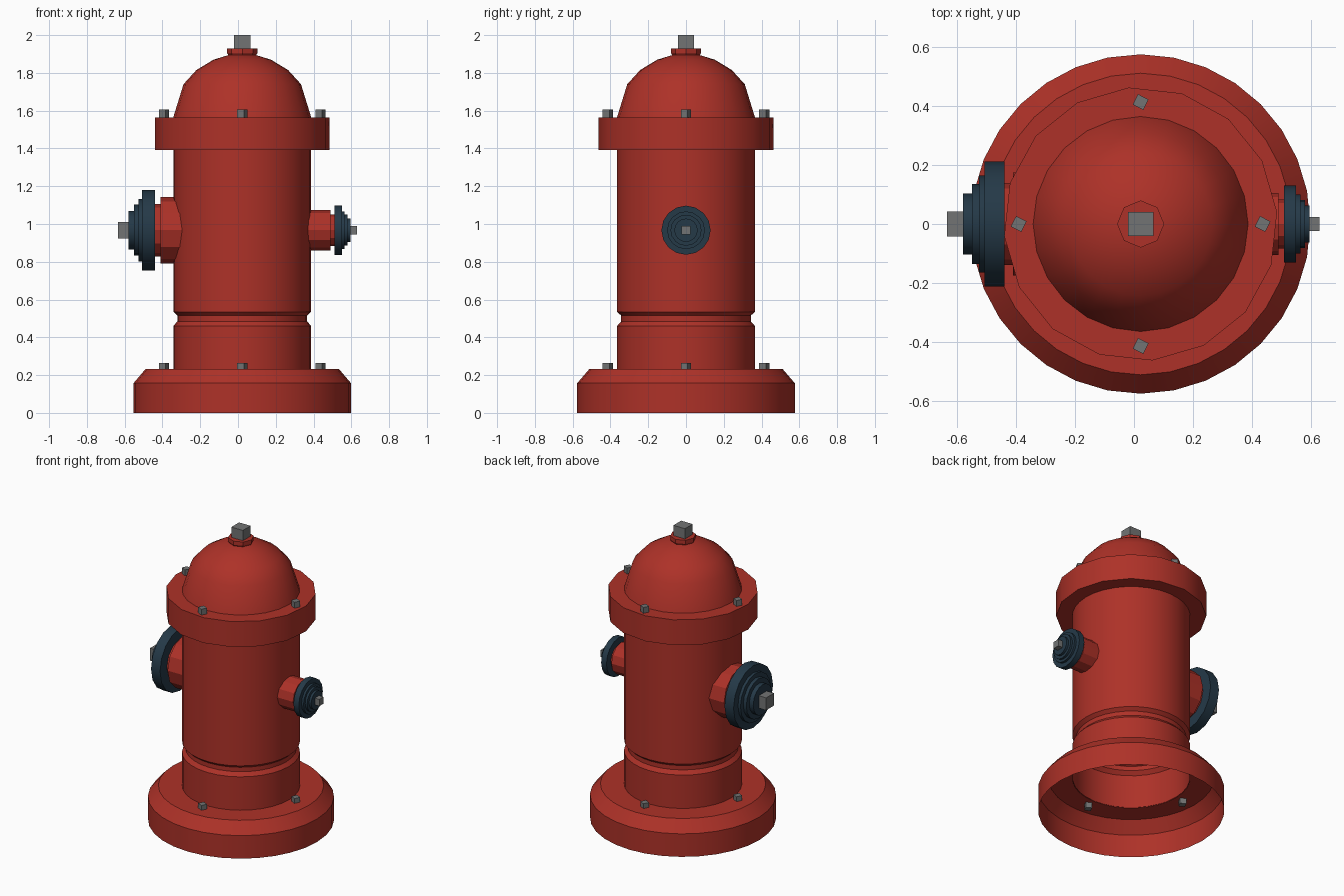
import bpy, bmesh, math
from mathutils import Vector, Matrix

if "Cube" in bpy.data.objects:
    bpy.data.objects.remove(bpy.data.objects["Cube"])

CX = 0.0225   # barrel axis
OZ = 0.967    # outlet height


def mat(name, rgb):
    m = bpy.data.materials.new(name)
    m.diffuse_color = (*rgb, 1)
    m.use_nodes = True
    m.node_tree.nodes["Principled BSDF"].inputs["Base Color"].default_value = m.diffuse_color
    return m


RED = mat("hydrant_red", (0.42, 0.031, 0.021))
NAVY = mat("dark_navy", (0.018, 0.041, 0.064))
GREY = mat("bolt_grey", (0.17, 0.175, 0.175))


def finish(name, bm, material, smooth=True):
    me = bpy.data.meshes.new(name)
    bm.to_mesh(me)
    bm.free()
    me.materials.append(material)
    ob = bpy.data.objects.new(name, me)
    bpy.context.collection.objects.link(ob)
    if smooth:
        bpy.ops.object.select_all(action='DESELECT')
        ob.select_set(True)
        bpy.context.view_layer.objects.active = ob
        bpy.ops.object.shade_smooth_by_angle(angle=math.radians(26))
    return ob


def lathe(name, profile, sides, material, matrix, turn=0.0):
    """Spin (radius, height) points about local z; radius 0 closes an end."""
    bm = bmesh.new()
    rings = []
    for r, h in profile:
        if r == 0:
            rings.append([bm.verts.new((0, 0, h))] * sides)
            continue
        rings.append([bm.verts.new((r * math.cos(a), r * math.sin(a), h))
                      for a in (turn + math.tau * i / sides for i in range(sides))])
    for lo, hi in zip(rings, rings[1:]):
        for i in range(sides):
            j = (i + 1) % sides
            quad = list(dict.fromkeys((lo[i], lo[j], hi[j], hi[i])))
            bm.faces.new(quad)
    bm.transform(matrix)
    return finish(name, bm, material)


def block(name, centre, size, turn=0.0):
    bm = bmesh.new()
    bmesh.ops.create_cube(bm, size=1)
    bm.transform(Matrix.Translation(centre) @ Matrix.Rotation(turn, 4, 'Z')
                 @ Matrix.Diagonal((*size, 1)))
    return finish(name, bm, GREY, smooth=False)


UP = Matrix.Translation((CX, 0, 0))
LEFT = Matrix.Translation((0, 0, OZ)) @ Matrix.Rotation(-math.pi / 2, 4, 'Y')
RIGHT = Matrix.Translation((0, 0, OZ)) @ Matrix.Rotation(math.pi / 2, 4, 'Y')

# Hollow base skirt, open underneath
lathe("base", [(0.576, 0), (0.576, 0.157), (0.512, 0.232), (0.362, 0.232)], 32, RED, UP)

# Barrel with a groove
lathe("barrel", [(0.365, 0.23), (0.365, 0.46), (0.343, 0.485), (0.343, 0.515),
                 (0.365, 0.535), (0.365, 1.40)], 32, RED, UP)

# Upper flange and dome
lathe("flange", [(0.35, 1.392), (0.465, 1.392), (0.465, 1.565), (0.34, 1.565)],
      16, RED, UP, math.radians(5))
lathe("dome", [(0.365, 1.565), (0.311, 1.74), (0.243, 1.815), (0.152, 1.87),
               (0.07, 1.895), (0, 1.9)], 24, RED, UP)
lathe("dome_collar", [(0.066, 1.88), (0.08, 1.905), (0.08, 1.93), (0, 1.93)], 8, RED, UP)
block("top_nut", (CX, 0, 1.96), (0.087, 0.083, 0.08))

# Four bolts on the base and on the flange
for i in range(4):
    a = i * math.pi / 2
    x, y = CX + 0.414 * math.cos(a), 0.414 * math.sin(a)
    for label, z in (("base", 0.23), ("flange", 1.57)):
        block(f"{label}_bolt_{i + 1}", (x, y, z), (0.04, 0.04, 0.07), math.radians(-27))

# Large outlet on the left
lathe("large_pipe", [(0.175, 0.27), (0.175, 0.41), (0.14, 0.41), (0.14, 0.445)],
      12, RED, LEFT)
lathe("large_cap", [(0, 0.44), (0.213, 0.44), (0.213, 0.508), (0.165, 0.508),
                    (0.165, 0.527), (0.135, 0.527), (0.135, 0.55), (0.103, 0.55),
                    (0.103, 0.58), (0, 0.58)], 16, NAVY, LEFT)
block("large_cap_nut", (-0.6, 0, OZ), (0.07, 0.085, 0.085))

# Small outlet on the right
lathe("small_pipe", [(0.106, 0.34), (0.106, 0.49), (0.083, 0.49), (0.083, 0.515)],
      12, RED, RIGHT)
lathe("small_cap", [(0, 0.51), (0.13, 0.51), (0.13, 0.55), (0.1, 0.55),
                    (0.1, 0.565), (0.082, 0.565), (0.082, 0.58), (0.062, 0.58),
                    (0.062, 0.596), (0, 0.596)], 16, NAVY, RIGHT)
block("small_cap_nut", (0.605, 0, OZ), (0.05, 0.046, 0.046))
